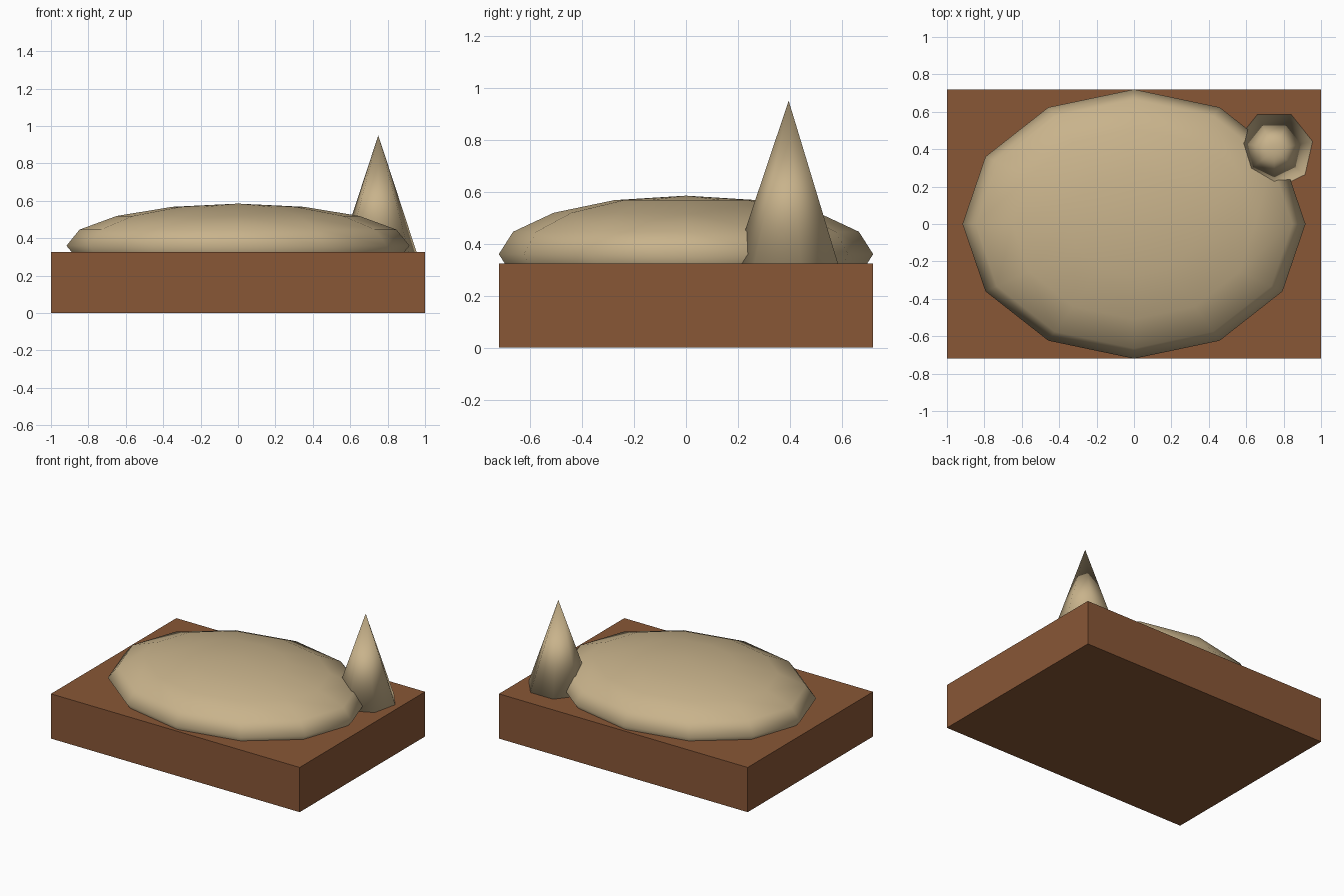
import bpy, bmesh
from math import sin, cos, pi
from mathutils import Matrix

if "Cube" in bpy.data.objects:
    bpy.data.objects.remove(bpy.data.objects["Cube"])


def material(name, rgb):
    m = bpy.data.materials.new(name)
    m.diffuse_color = (*rgb, 1)
    m.use_nodes = True
    m.node_tree.nodes["Principled BSDF"].inputs["Base Color"].default_value = m.diffuse_color
    return m


def add(name, bm, mat, smooth):
    bmesh.ops.recalc_face_normals(bm, faces=bm.faces[:])
    for f in bm.faces:
        f.smooth = smooth
    me = bpy.data.meshes.new(name)
    bm.to_mesh(me)
    bm.free()
    me.materials.append(mat)
    ob = bpy.data.objects.new(name, me)
    bpy.context.collection.objects.link(ob)
    return ob


brown = material("brown", (0.25, 0.095, 0.037))
sand = material("sand", (0.58, 0.45, 0.26))

# rectangular base block
bm = bmesh.new()
bmesh.ops.create_cube(bm, size=1, matrix=Matrix.Translation((0, 0, 0.1625))
                      @ Matrix.Diagonal((2, 1.44, 0.325, 1)))
add("base_block", bm, brown, False)

# flattened low-poly mound, half sunk in the block
bm = bmesh.new()
bmesh.ops.create_uvsphere(bm, u_segments=12, v_segments=8, radius=1,
                          matrix=Matrix.Translation((0, 0, 0.36))
                          @ Matrix.Diagonal((0.917, 0.72, 0.225, 1)))
add("sand_mound", bm, sand, True)

# seven-sided spike at the back right corner
bm = bmesh.new()
cx, cy, r = 0.75, 0.395, 0.217
ring = [bm.verts.new((cx + r * cos(a), cy + r * sin(a), 0.305))
        for a in (-pi / 2 + 2 * pi * i / 7 for i in range(7))]
tip = bm.verts.new((cx, cy, 0.95))
bm.faces.new(ring)
for i in range(7):
    bm.faces.new((ring[i], ring[(i + 1) % 7], tip))
add("spike", bm, sand, True)
